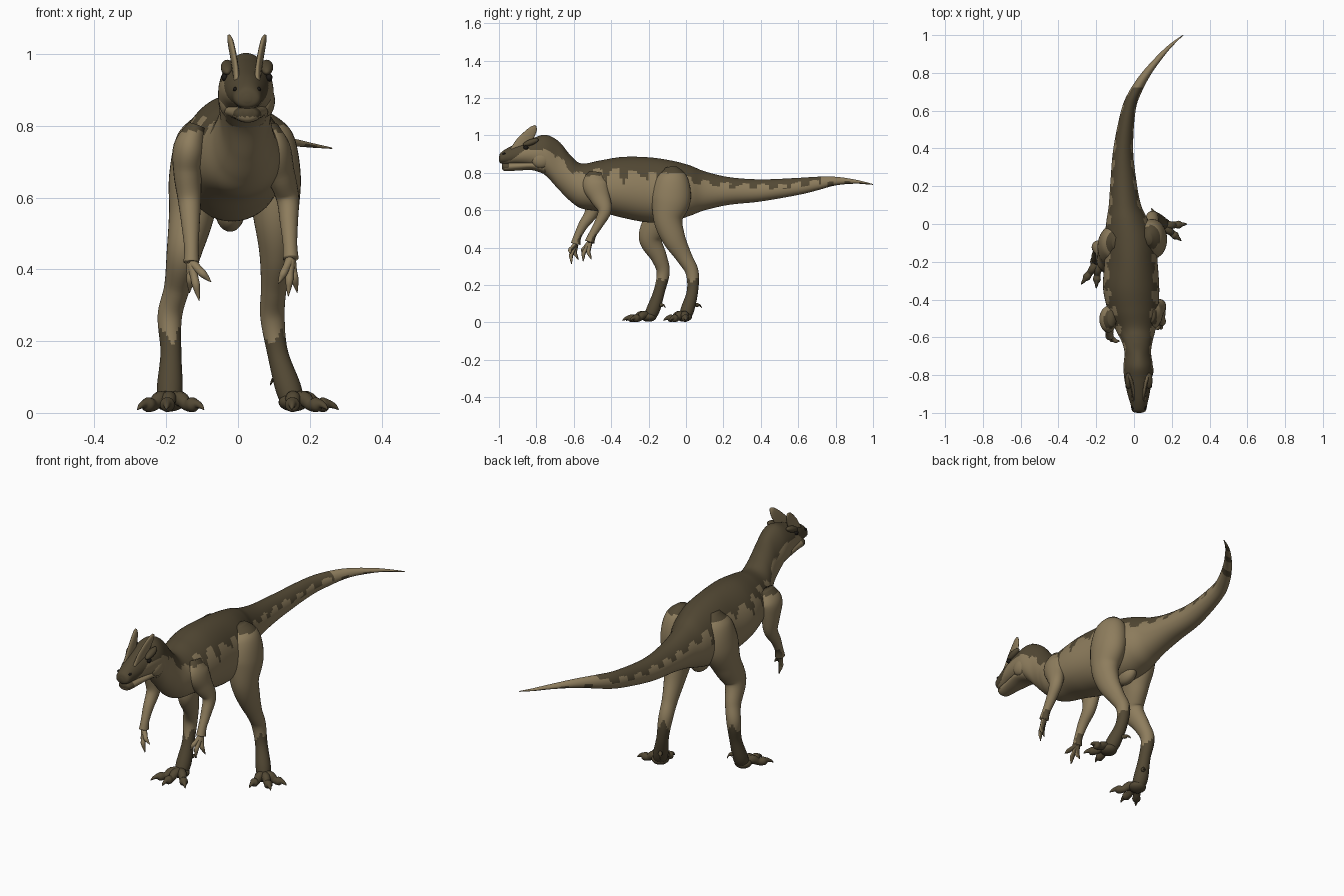
import bpy, math
from math import sin, cos, pi
from mathutils import Vector

cube = bpy.data.objects.get("Cube")
if cube:
    bpy.data.objects.remove(cube, do_unlink=True)


def material(name, color):
    m = bpy.data.materials.new(name)
    m.use_nodes = True
    m.diffuse_color = (*color, 1)
    m.node_tree.nodes["Principled BSDF"].inputs["Base Color"].default_value = (*color, 1)
    return m


TAN = material("tan hide", (0.27, 0.205, 0.11))
DARK = material("dark brown hide", (0.085, 0.065, 0.034))
BLACK = material("eye black", (0.012, 0.01, 0.008))
X, Y, Z = Vector((1, 0, 0)), Vector((0, 1, 0)), Vector((0, 0, 1))


def spline(points, steps):
    """Smooth curve through tuples of any length."""
    pts = [points[0], *points, points[-1]]
    out = []
    for a, b, c, d in zip(pts, pts[1:], pts[2:], pts[3:]):
        for k in range(steps):
            t = k / steps
            out.append([q + t * (r - p) / 2
                        + t * t * (p - 2.5 * q + 2 * r - s / 2)
                        + t ** 3 * (1.5 * (q - r) + (s - p) / 2)
                        for p, q, r, s in zip(a, b, c, d)])
    return out + [list(points[-1])]


def make(name, verts, faces, rule):
    mesh = bpy.data.meshes.new(name)
    mesh.from_pydata(verts, [], faces)
    mesh.materials.append(TAN)
    mesh.materials.append(DARK)
    for p in mesh.polygons:
        p.use_smooth = True
        p.material_index = int(rule(p.center, p.normal))
    obj = bpy.data.objects.new(name, mesh)
    bpy.context.collection.objects.link(obj)
    return obj


def loft(name, stations, rule, steps=5, sides=20, axis=None, taper=0.0):
    """Skin of elliptic rings; a station is x, y, z, width, depth."""
    rows = spline(stations, steps)
    centres = [Vector(r[:3]) for r in rows]
    whole = (centres[-1] - centres[0]).normalized()
    ref = X if abs(whole.x) < 0.6 else Y
    verts = []
    for i, (c, r) in enumerate(zip(centres, rows)):
        t = axis or (centres[min(i + 1, len(rows) - 1)] - centres[max(i - 1, 0)]).normalized()
        side = (ref - t * ref.dot(t)).normalized()
        up = side.cross(t)
        for k in range(sides):
            a = 2 * pi * k / sides
            w = r[3] * (1 - taper * sin(a))
            verts.append(c + side * w * cos(a) + up * r[4] * sin(a))
    faces = [(i * sides + k, i * sides + (k + 1) % sides,
              (i + 1) * sides + (k + 1) % sides, (i + 1) * sides + k)
             for i in range(len(rows) - 1) for k in range(sides)]
    faces += [tuple(reversed(range(sides))), tuple(range(len(verts) - sides, len(verts)))]
    return make(name, verts, faces, rule)


def blob(name, loc, size, mat, tilt=(0, 0, 0)):
    bpy.ops.mesh.primitive_uv_sphere_add(segments=24, ring_count=14, location=loc, rotation=tilt)
    o = bpy.context.object
    o.name, o.scale = name, size
    o.data.materials.append(mat)
    bpy.ops.object.shade_smooth()
    return o


def always(c, n):
    return True


# Hide pattern: lower edge of the dark back, with scallops and flank stripes
EDGE = [(-1, .85), (-.93, .87), (-.86, .925), (-.74, .925), (-.65, .85), (-.58, .79),
        (-.45, .81), (-.25, .80), (0, .765), (.2, .735), (.5, .725), (.75, .755), (1, .76)]
STRIPES = [(-.52, .02, .73), (-.43, .015, .74), (-.33, .02, .73), (-.21, .015, .76), (-.02, .02, .71)]


def back_pattern(c, n):
    if c.y > .72:
        return sin(c.y * 75) > .25 and n.z > -.1
    for (y0, z0), (y1, z1) in zip(EDGE, EDGE[1:]):
        if y0 <= c.y <= y1:
            edge = z0 + (z1 - z0) * (c.y - y0) / (y1 - y0)
            break
    else:
        return True
    if c.y > -.7:
        edge += .014 * max(-1, min(1, 3 * sin(c.y * 65 + (c.x > 0))))
    for y, half, low in STRIPES:
        if abs(c.y - y) < half * (.7 + .3 * sin(c.z * 90)) and c.z > low:
            return True
    return c.z > edge


# Body from snout to tail tip: y, top, bottom, centre x, half width
BODY = [(-1, .885, .865, .026, .01), (-.99, .908, .85, .026, .035), (-.95, .935, .846, .026, .045),
        (-.9, .957, .845, .024, .058), (-.82, .985, .83, .022, .073), (-.75, 1.003, .785, .022, .077),
        (-.68, .968, .71, .02, .07), (-.62, .897, .65, .016, .082), (-.56, .85, .61, .008, .105),
        (-.46, .866, .592, -.005, .132), (-.34, .885, .56, -.015, .148), (-.2, .883, .535, -.016, .14),
        (-.08, .866, .54, -.02, .135), (.02, .84, .57, -.035, .11), (.1, .808, .6, -.048, .085),
        (.23, .777, .629, -.056, .068), (.4, .765, .647, -.057, .052), (.6, .773, .682, -.03, .038),
        (.7, .779, .706, .007, .034), (.8, .779, .733, .068, .027), (.9, .765, .742, .15, .018),
        (.96, .751, .739, .21, .011), (1, .74, .736, .26, .003)]
loft("body", [(x, y, (t + b) / 2, w, (t - b) / 2) for y, t, b, x, w in BODY],
     back_pattern, steps=9, sides=64, axis=Y, taper=.1)

# Lower jaw
loft("lower_jaw", [(.026, -.985, .84, .012, .01), (.026, -.97, .832, .034, .022),
                   (.025, -.9, .836, .046, .024), (.023, -.82, .84, .06, .026),
                   (.022, -.75, .83, .06, .04)],
     lambda c, n: c.y < -.95 and c.z > .825, sides=28, axis=Y)

# Head details, mirrored about the head's own centre
for name, s in (("left", 1), ("right", -1)):
    hx = .025
    loft(name + "_crest", [(hx + s * .028, -.93, .92, .008, .015), (hx + s * .031, -.885, .95, .009, .035),
                           (hx + s * .038, -.845, .995, .009, .032), (hx + s * .046, -.815, 1.035, .008, .02),
                           (hx + s * .051, -.805, 1.052, .004, .005)],
         lambda c, n: False)
    blob(name + "_brow", (hx + s * .055, -.83, .963), (.018, .045, .016), DARK, (.35, 0, 0))
    blob(name + "_eye", (hx + s * .062, -.856, .935), (.009, .013, .011), BLACK)
    blob(name + "_cheek", (hx + s * .052, -.775, .87), (.026, .05, .045), TAN)
    blob(name + "_nostril", (hx + s * .033, -.972, .902), (.006, .01, .006), BLACK)

# Pelvis bulge under the hips
blob("pelvis_bulge", (-.022, -.09, .565), (.042, .07, .06), TAN)


def leg_pattern(c, n):
    return c.z < .235 + .02 * sin(c.x * 110 + c.y * 80) - n.y * .025 or c.z > .8


def claw_toe(name, base, tip, r):
    """Knuckled toe ending in a pointed claw."""
    a, b = Vector(base), Vector(tip)
    path = []
    for t, lift, size in ((0, 0, 1), (.3, .012, .95), (.5, 0, .75), (.68, .004, .9),
                          (.8, .008, .5), (.92, .004, .3), (1, -.003, .06)):
        p = a.lerp(b, t) + Z * lift
        path.append((*p, r * size, r * size))
    loft(name, path, always, steps=4, sides=14)


# Legs: shared thickness, posed centre lines, splayed toes
LEG_SIZE = [(.02, .03), (.068, .085), (.077, .105), (.063, .078), (.049, .062), (.036, .043),
            (.034, .035), (.029, .03), (.036, .036), (.03, .03)]
LEG_Z = [.83, .77, .66, .55, .45, .35, .27, .17, .07, .025]
LEGS = {
    "left": ([(.075, -.08), (.085, -.075), (.098, -.08), (.105, -.095), (.108, -.065), (.1, -.01),
              (.096, .032), (.11, .035), (.14, .008), (.155, -.01)],
             [(.28, 0), (.25, -.088), (.15, -.12)], (.09, .085)),
    "right": ([(-.095, -.1), (-.1, -.1), (-.115, -.115), (-.13, -.15), (-.15, -.19), (-.17, -.145),
               (-.19, -.122), (-.187, -.142), (-.19, -.175), (-.19, -.2)],
              [(-.28, -.32), (-.2, -.34), (-.095, -.3)], (-.16, -.11)),
}
for name, (path, toes, spur) in LEGS.items():
    loft(name + "_leg", [(x, y, z, w, d) for (x, y), z, (w, d) in zip(path, LEG_Z, LEG_SIZE)],
         leg_pattern, steps=8, sides=32)
    fx, fy = path[-1]
    blob(name + "_foot_pad", (fx, fy, .03), (.042, .042, .026), DARK)
    for i, (tx, ty) in enumerate(toes):
        claw_toe(f"{name}_toe_{i + 1}", (fx, fy, .034), (tx, ty, .012), .023)
    ax, ay = path[-2]
    claw_toe(name + "_dewclaw", (ax, ay, .11), (*spur, .08), .012)


def arm_pattern(c, n):
    return c.z < .47 and n.y < -.35 or c.z > .785


# Arms with three clawed fingers each
ARM_SIZE = [(.025, .04), (.045, .07), (.04, .055), (.032, .037), (.025, .026), (.02, .021), (.022, .026)]
ARMS = {
    "left": ([(.085, -.48, .8), (.1, -.485, .74), (.118, -.46, .67), (.138, -.435, .6),
              (.142, -.465, .53), (.145, -.5, .47), (.147, -.515, .43)],
             [(.165, -.505, .335), (.14, -.55, .325), (.112, -.555, .36)]),
    "right": ([(-.115, -.5, .8), (-.135, -.505, .74), (-.14, -.5, .67), (-.135, -.505, .59),
               (-.132, -.55, .52), (-.13, -.58, .46), (-.13, -.59, .42)],
              [(-.135, -.575, .335), (-.108, -.612, .312), (-.075, -.62, .365)]),
}
for name, (path, fingers) in ARMS.items():
    loft(name + "_arm", [(*p, *r) for p, r in zip(path, ARM_SIZE)], arm_pattern, steps=7, sides=24)
    palm = Vector(path[-1])
    for i, tip in enumerate(fingers):
        tip = Vector(tip)
        start = palm.lerp(tip, .05)
        bend = start.lerp(tip, .55) + Vector((0, -.012, 0))
        loft(f"{name}_finger_{i + 1}", [(*start, .014, .014), (*start.lerp(bend, .6), .011, .011),
                                        (*bend, .011, .011), (*bend.lerp(tip, .5), .007, .007),
                                        (*tip, .001, .001)],
             arm_pattern, sides=12)
